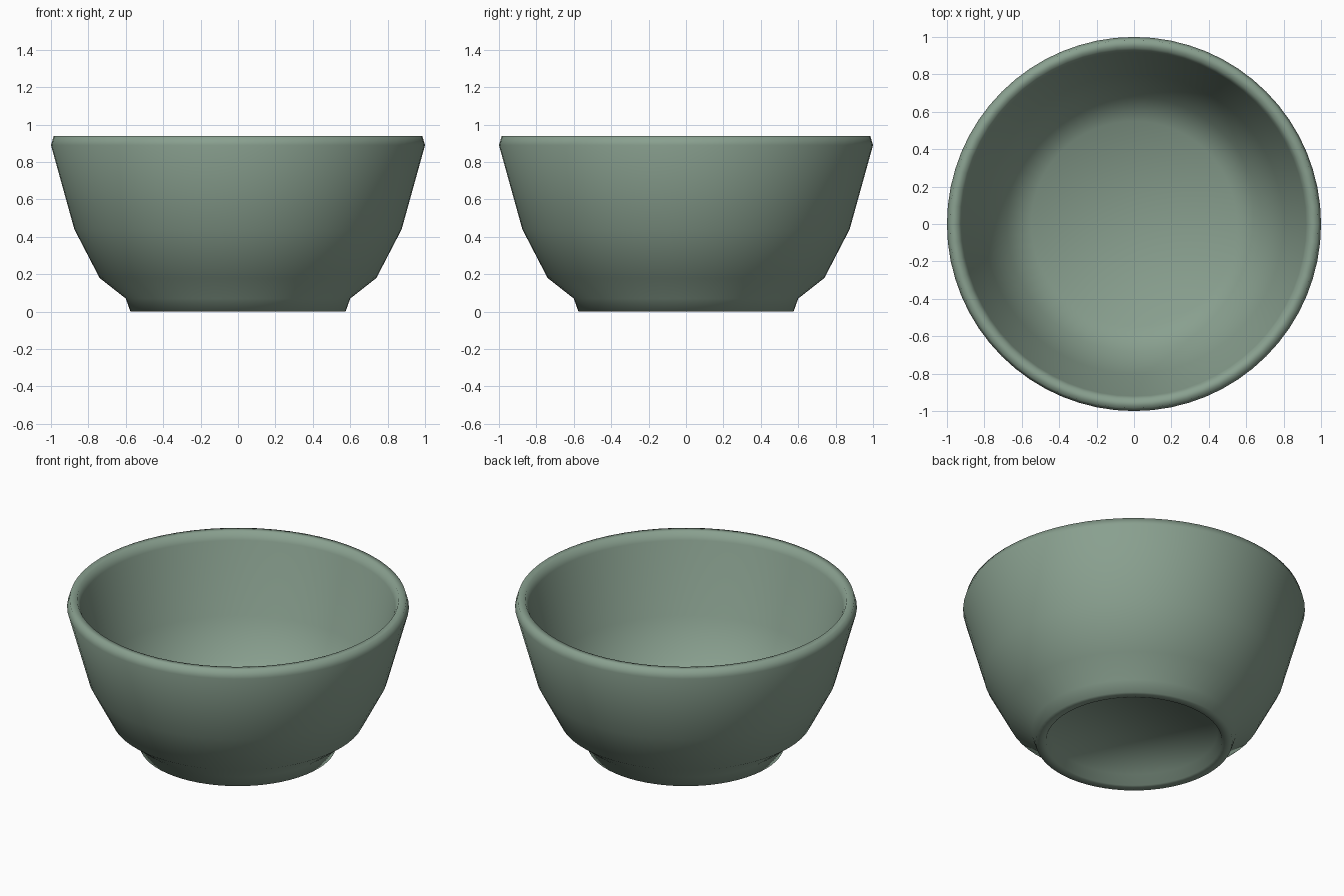
import bpy, bmesh, math

if "Cube" in bpy.data.objects:
    bpy.data.objects.remove(bpy.data.objects["Cube"])

SEGMENTS = 64

# Glazed green
glaze = bpy.data.materials.new("sage_green")
glaze.diffuse_color = (0.25, 0.35, 0.275, 1.0)
glaze.use_nodes = True
glaze.node_tree.nodes["Principled BSDF"].inputs["Base Color"].default_value = glaze.diffuse_color

# Closed wall section (radius, height): foot recess, outer wall, rim, inner wall
profile = [
    (0.49, 0.06), (0.515, 0.0),                # recess under the foot
    (0.575, 0.0), (0.60, 0.07),                # foot ring
    (0.74, 0.18), (0.875, 0.44), (1.0, 0.89),  # outer wall
    (0.985, 0.94), (0.94, 0.94),               # rim
    (0.92, 0.89), (0.80, 0.46), (0.68, 0.23), (0.55, 0.13),  # inner wall
]


def lathe(name, section, material):
    """Spin a section around z and cap both ends."""
    bm = bmesh.new()
    angles = [2 * math.pi * i / SEGMENTS for i in range(SEGMENTS)]
    rings = [[bm.verts.new((r * math.cos(a), r * math.sin(a), z)) for a in angles]
             for r, z in section]
    for low, high in zip(rings, rings[1:]):
        for i in range(SEGMENTS):
            j = (i + 1) % SEGMENTS
            bm.faces.new((low[i], low[j], high[j], high[i]))
    bm.faces.new(list(reversed(rings[0])))
    bm.faces.new(rings[-1])
    bmesh.ops.recalc_face_normals(bm, faces=bm.faces)
    for face in bm.faces:
        face.smooth = True
    mesh = bpy.data.meshes.new(name)
    bm.to_mesh(mesh)
    bm.free()
    mesh.materials.append(material)
    obj = bpy.data.objects.new(name, mesh)
    bpy.context.collection.objects.link(obj)
    return obj


# Bowl with foot ring and hollow inside
lathe("bowl", profile, glaze)
